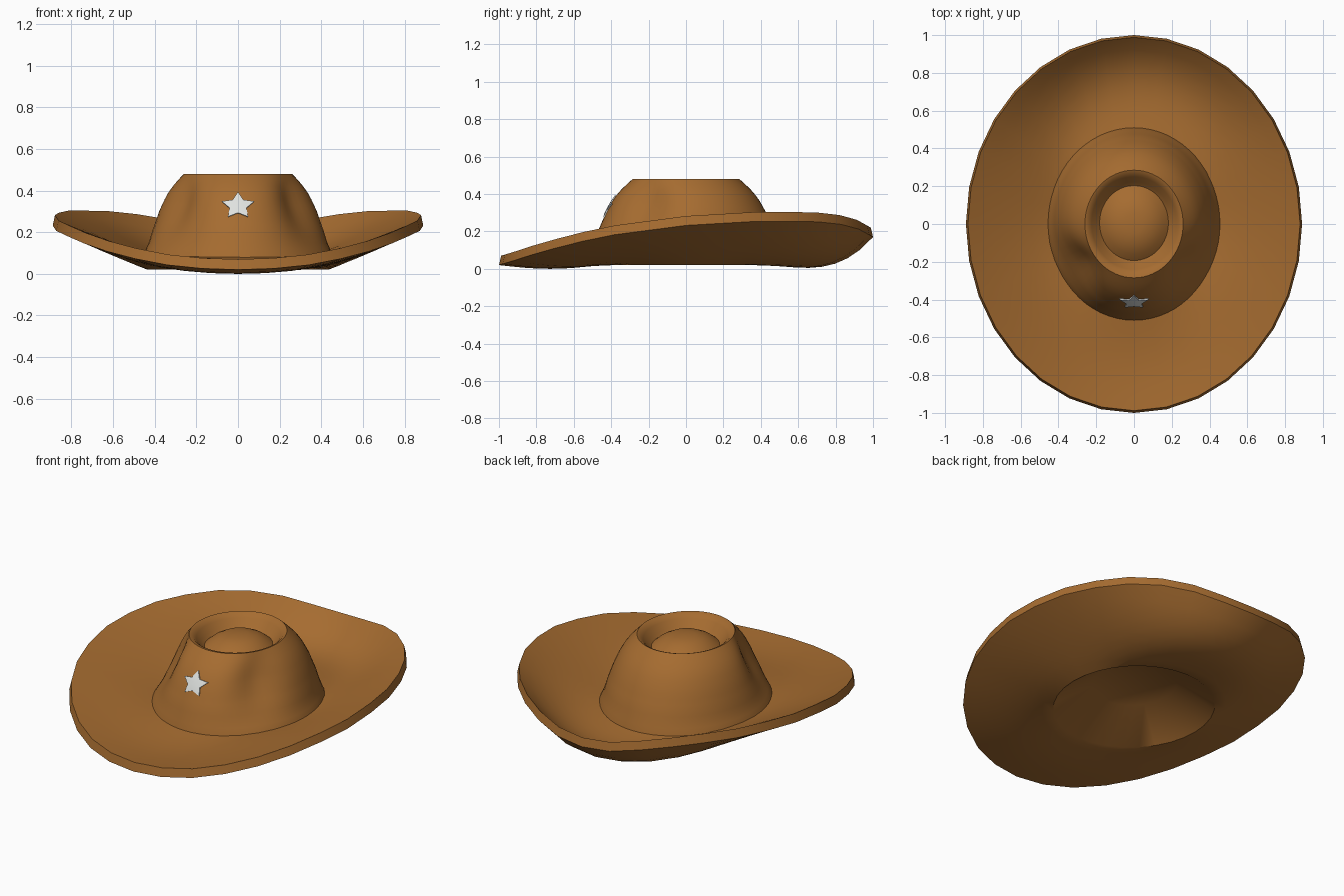
import bpy, bmesh, math
from math import sin, cos, pi

if "Cube" in bpy.data.objects:
    bpy.data.objects.remove(bpy.data.objects["Cube"])

def material(name, rgb):
    m = bpy.data.materials.new(name)
    m.diffuse_color = (*rgb, 1)
    m.use_nodes = True
    m.node_tree.nodes["Principled BSDF"].inputs["Base Color"].default_value = m.diffuse_color
    return m

brown = material("brown_felt", (0.38, 0.15, 0.03))
silver = material("silver_grey", (0.74, 0.76, 0.74))

def interp(table, v):
    for a, b in zip(table, table[1:]):
        if v <= b[0]:
            k = max(0, (v - a[0]) / (b[0] - a[0]))
            return [p + (q - p) * k for p, q in zip(a[1:], b[1:])]
    return list(table[-1][1:])

def finish(bm, name, mat, angle):
    bmesh.ops.recalc_face_normals(bm, faces=bm.faces)
    me = bpy.data.meshes.new(name)
    bm.to_mesh(me)
    bm.free()
    ob = bpy.data.objects.new(name, me)
    bpy.context.collection.objects.link(ob)
    me.materials.append(mat)
    bpy.ops.object.select_all(action='DESELECT')
    ob.select_set(True)
    bpy.context.view_layer.objects.active = ob
    bpy.ops.object.shade_smooth_by_angle(angle=math.radians(angle))
    return ob

def loft(name, rings, mat, angle, caps=(True, True)):
    """Skin a list of closed rings of points."""
    bm = bmesh.new()
    vs = [[bm.verts.new(p) for p in r] for r in rings]
    n = len(vs[0])
    for a, b in zip(vs, vs[1:]):
        for i in range(n):
            j = (i + 1) % n
            bm.faces.new((a[i], a[j], b[j], b[i]))
    if caps[0]:
        bm.faces.new(vs[0])
    if caps[1]:
        bm.faces.new(vs[-1])
    return finish(bm, name, mat, angle)

def angles(n):
    return [2 * pi * i / n for i in range(n)]

# Brim: underside, lip and top, with the shallow head opening
RIM = [(-1, 0.02), (-0.9, 0.05), (-0.8, 0.083), (-0.6, 0.137), (-0.4, 0.18),
       (0, 0.232), (0.4, 0.255), (0.7, 0.252), (0.85, 0.235), (0.93, 0.21), (1, 0.17)]

def brim_point(t, s, inner, lift, shrink=1.0):
    ix, iy = inner
    x = (ix + (0.89 * shrink - ix) * s) * cos(t)
    y = (iy + (1.0 * shrink - iy) * s) * sin(t)
    w = sin(t) ** 4
    p = 1.08 + (2.7 * w if sin(t) > 0 else 0.5 * w)
    z = 0.02 + (interp(RIM, sin(t))[0] - 0.02) * s ** p
    return (x, y, z - 0.02 * w * sin(pi * s) + lift)

def ellipse(rx, ry, z, n):
    return [(rx * cos(t), ry * sin(t), z) for t in angles(n)]

N = 32
steps = [i / 8 for i in range(9)]
rings = [ellipse(0.225, 0.24, 0.165, N)]
rings += [[brim_point(t, s, (0.435, 0.455), 0) for t in angles(N)] for s in steps]
rings += [[brim_point(t, s, (0.435, 0.475), 0.065 - 0.015 * s, 0.988) for t in angles(N)]
          for s in reversed(steps)]
loft("brim", rings, brown, 40, (True, False))

# Crown: oval profile with two pinched hollows near the front
PROFILE = [(0.06, 0.465, 0.515), (0.09, 0.457, 0.507), (0.14, 0.433, 0.49),
           (0.21, 0.413, 0.467), (0.30, 0.382, 0.428), (0.35, 0.36, 0.402),
           (0.40, 0.332, 0.368), (0.44, 0.3, 0.33), (0.48, 0.26, 0.285)]

def crown_point(t, z):
    rx, ry = interp(PROFILE, z)
    u = (z - 0.06) / 0.42
    pinch = 0.0
    for c in (-pi * 0.19, -pi * 0.81):
        d = (t - c + pi) % (2 * pi) - pi
        pinch += 0.065 * math.exp(-(d / 0.36) ** 2) * sin(pi * u ** 1.5)
    return ((rx - pinch) * cos(t), (ry - pinch) * sin(t), z)

M = 64
rings = [[crown_point(t, 0.06 + 0.42 * i / 14) for t in angles(M)] for i in range(15)]
# Top: rounded rim, trench and low centre dome
for r, z in ((0.245, 0.475), (0.225, 0.455), (0.2, 0.42), (0.182, 0.402),
             (0.15, 0.43), (0.1, 0.458), (0.05, 0.468), (0.01, 0.47)):
    ring = ellipse(r, r * 1.09, z, M)
    rings.append([(x, y + 0.005, zz) for x, y, zz in ring])
loft("crown", rings, brown, 50, (False, True))

# Star badge: thin plate hugging the crown front
def on_crown(x, z, off):
    rx, ry = interp(PROFILE, z)
    y = -ry * math.sqrt(1 - (x / rx) ** 2)
    return (x, y - off, z + off * 0.4)

bm = bmesh.new()
ZC = 0.326
def star_ring(k, off):
    out = []
    for i in range(10):
        a = pi / 2 + i * pi / 5
        r = (0.08 if i % 2 == 0 else 0.042) * k
        out.append(bm.verts.new(on_crown(r * cos(a) * 1.02, ZC + r * sin(a) * 0.82, off)))
    return out

layers = [star_ring(0.5, 0.006), star_ring(1, 0.006), star_ring(1, -0.002)]
centre = bm.verts.new(on_crown(0, ZC, 0.006))
for i in range(10):
    j = (i + 1) % 10
    bm.faces.new((centre, layers[0][i], layers[0][j]))
    for a, b in zip(layers, layers[1:]):
        bm.faces.new((a[i], b[i], b[j], a[j]))
finish(bm, "star_badge", silver, 30)
